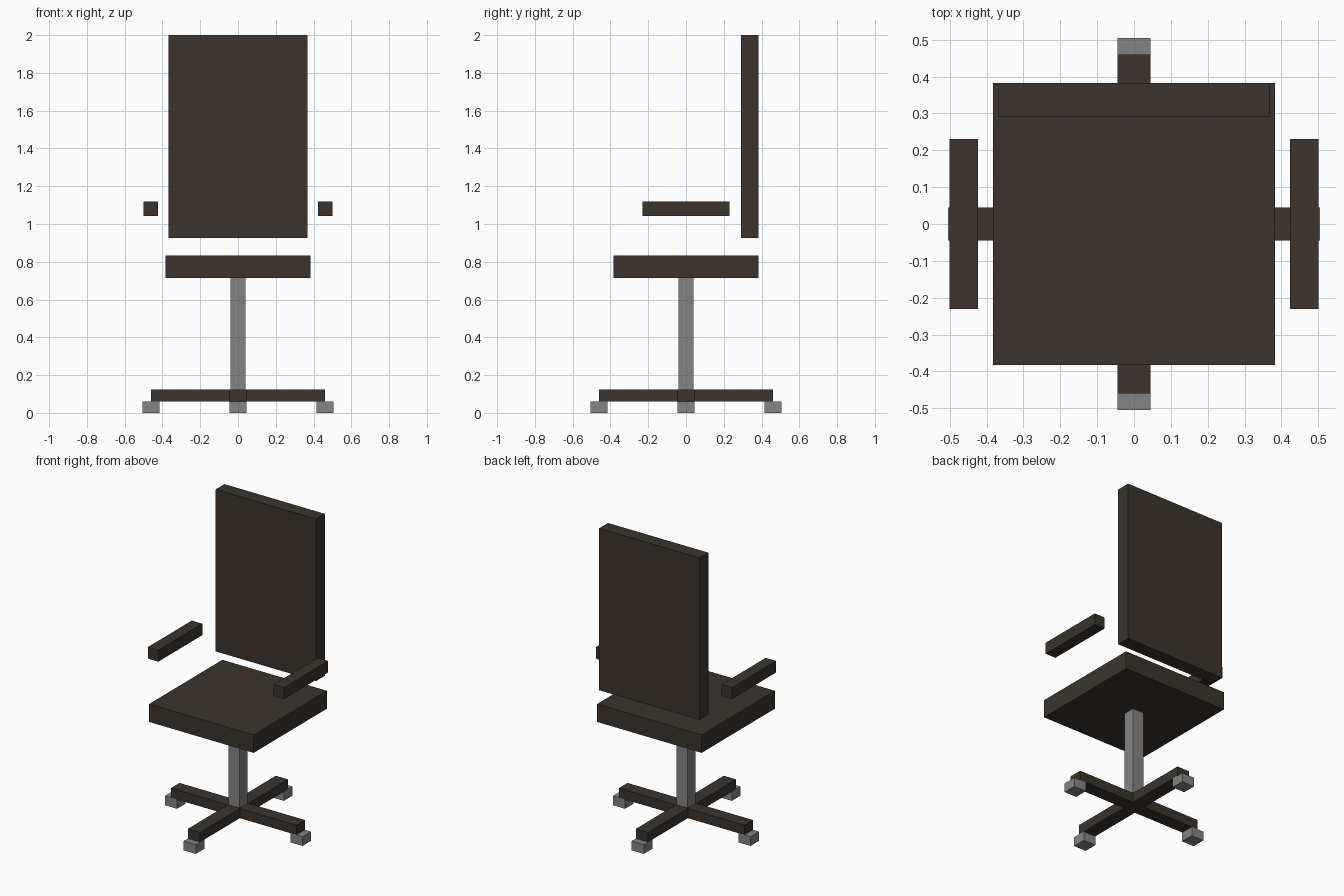
import bpy, bmesh
from mathutils import Matrix, Vector

if "Cube" in bpy.data.objects:
    bpy.data.objects.remove(bpy.data.objects["Cube"])


def material(name, rgb):
    m = bpy.data.materials.new(name)
    m.diffuse_color = (*rgb, 1)
    m.use_nodes = True
    m.node_tree.nodes["Principled BSDF"].inputs["Base Color"].default_value = m.diffuse_color
    return m


brown = material("dark_brown", (0.045, 0.034, 0.026))
grey = material("metal_grey", (0.23, 0.23, 0.23))


def finish(name, bm, mat):
    bmesh.ops.recalc_face_normals(bm, faces=bm.faces)
    mesh = bpy.data.meshes.new(name)
    bm.to_mesh(mesh)
    bm.free()
    mesh.materials.append(mat)
    ob = bpy.data.objects.new(name, mesh)
    bpy.context.collection.objects.link(ob)


def box(name, low, high, mat):
    low, high = Vector(low), Vector(high)
    bm = bmesh.new()
    bmesh.ops.create_cube(bm, size=1, matrix=Matrix.Translation((low + high) / 2)
                          @ Matrix.Diagonal((*(high - low), 1)))
    finish(name, bm, mat)


# Seat and backrest
box("seat", (-0.383, -0.383, 0.713), (0.383, 0.383, 0.832), brown)
box("backrest", (-0.368, 0.291, 0.927), (0.368, 0.383, 2.0), brown)

# Armrests, one on each side
for side, s in (("left", -1), ("right", 1)):
    box(f"{side}_armrest", (s * 0.4615 - 0.0385, -0.23, 1.043),
        (s * 0.4615 + 0.0385, 0.23, 1.119), brown)

# Central column
box("column", (-0.041, -0.041, 0.125), (0.041, 0.041, 0.713), grey)

# Cross-shaped base: plus profile, extruded upwards
w, r = 0.045, 0.46
quarter = [Vector((r, -w, 0.061)), Vector((r, w, 0.061)), Vector((w, w, 0.061))]
bm = bmesh.new()
verts = [bm.verts.new(Matrix.Rotation(i * 1.5707963, 3, 'Z') @ p)
         for i in range(4) for p in quarter]
face = bm.faces.new(verts)
top = bmesh.ops.extrude_face_region(bm, geom=[face], use_keep_orig=True)
bmesh.ops.translate(bm, vec=(0, 0, 0.064),
                    verts=[g for g in top["geom"] if isinstance(g, bmesh.types.BMVert)])
finish("cross_base", bm, brown)

# Caster blocks under the ends of the base
for name, x, y in (("right", 1, 0), ("left", -1, 0), ("back", 0, 1), ("front", 0, -1)):
    cx, cy = x * 0.46, y * 0.46
    box(f"{name}_caster", (cx - 0.045, cy - 0.045, 0),
        (cx + 0.045, cy + 0.045, 0.061), grey)
